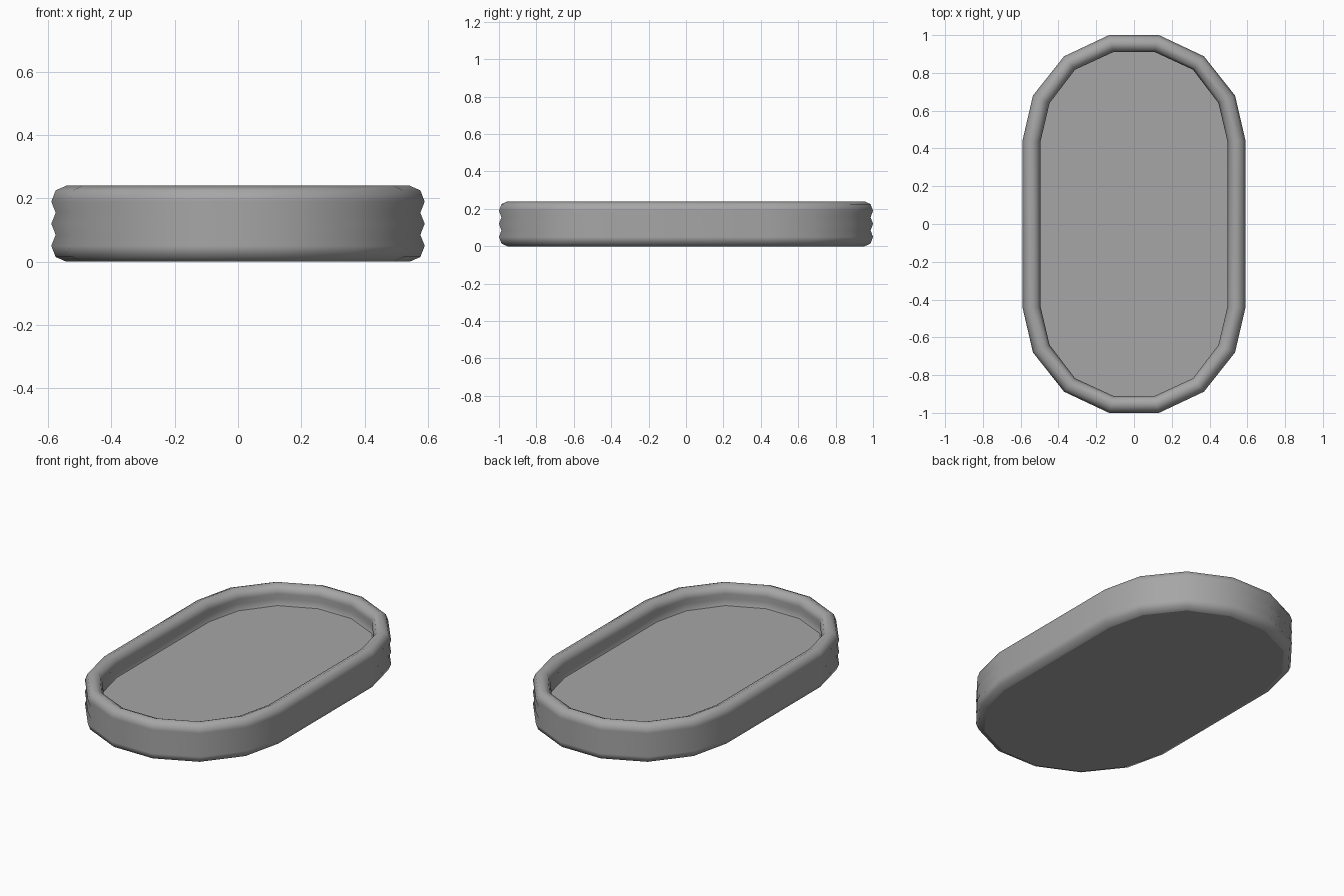
import bpy, bmesh, math

if "Cube" in bpy.data.objects:
    bpy.data.objects.remove(bpy.data.objects["Cube"], do_unlink=True)

grey = bpy.data.materials.new("plain_grey")
grey.use_nodes = True
colour = (0.38, 0.38, 0.38, 1)
grey.diffuse_color = colour
grey.node_tree.nodes["Principled BSDF"].inputs["Base Color"].default_value = colour

# One quarter of the rim's outer and inner outline
OUTER = [(0.59, 0.443), (0.535, 0.68), (0.37, 0.888), (0.132, 1.0)]
INNER = [(0.495, 0.436), (0.447, 0.64), (0.312, 0.817), (0.11, 0.91)]
RINGS = [0.05, 0.12, 0.19]   # heights of the stacked tube centres
RADIUS = 0.05


def full_outline(quarter):
    """Mirror a quarter outline into a closed loop."""
    half = quarter + [(-x, y) for x, y in reversed(quarter)]
    return half + [(-x, -y) for x, y in half]


def tube_point(z, degrees):
    """Sideways fraction (1 outside, -1 inside) and height on a tube."""
    a = math.radians(degrees)
    return math.cos(a), z + RADIUS * math.sin(a)


# Cross-section from the base, up the outside and down to the floor
profile = [tube_point(RINGS[0], -90)]
for z in RINGS:
    profile += [tube_point(z, a) for a in (-45, 0)]
profile += [tube_point(RINGS[-1], a) for a in (45, 90, 135, 180, 225)]
profile.append(tube_point(RINGS[1], 180))

# Sweep the cross-section around the outline
bm = bmesh.new()
pairs = list(zip(full_outline(OUTER), full_outline(INNER)))
loops = []
for side, z in profile:
    f = (1 + side) / 2
    loops.append([bm.verts.new((i[0] + (o[0] - i[0]) * f, i[1] + (o[1] - i[1]) * f, z))
                  for o, i in pairs])
for low, high in zip(loops, loops[1:]):
    for k in range(len(low)):
        n = (k + 1) % len(low)
        bm.faces.new((low[k], low[n], high[n], high[k]))

# Flat underside and recessed floor
caps = [bm.faces.new(list(reversed(loops[0]))), bm.faces.new(loops[-1])]
bmesh.ops.recalc_face_normals(bm, faces=bm.faces)

mesh = bpy.data.meshes.new("ribbed_tray")
bm.to_mesh(mesh)
cap_ids = [len(bm.faces) - 2, len(bm.faces) - 1]
bm.free()
mesh.materials.append(grey)
tray = bpy.data.objects.new("ribbed_tray", mesh)
bpy.context.collection.objects.link(tray)

# Rounded tubes with crisp grooves, flat caps
bpy.ops.object.select_all(action="DESELECT")
tray.select_set(True)
bpy.context.view_layer.objects.active = tray
bpy.ops.object.shade_smooth_by_angle(angle=math.radians(55))
for i in cap_ids:
    mesh.polygons[i].use_smooth = False
